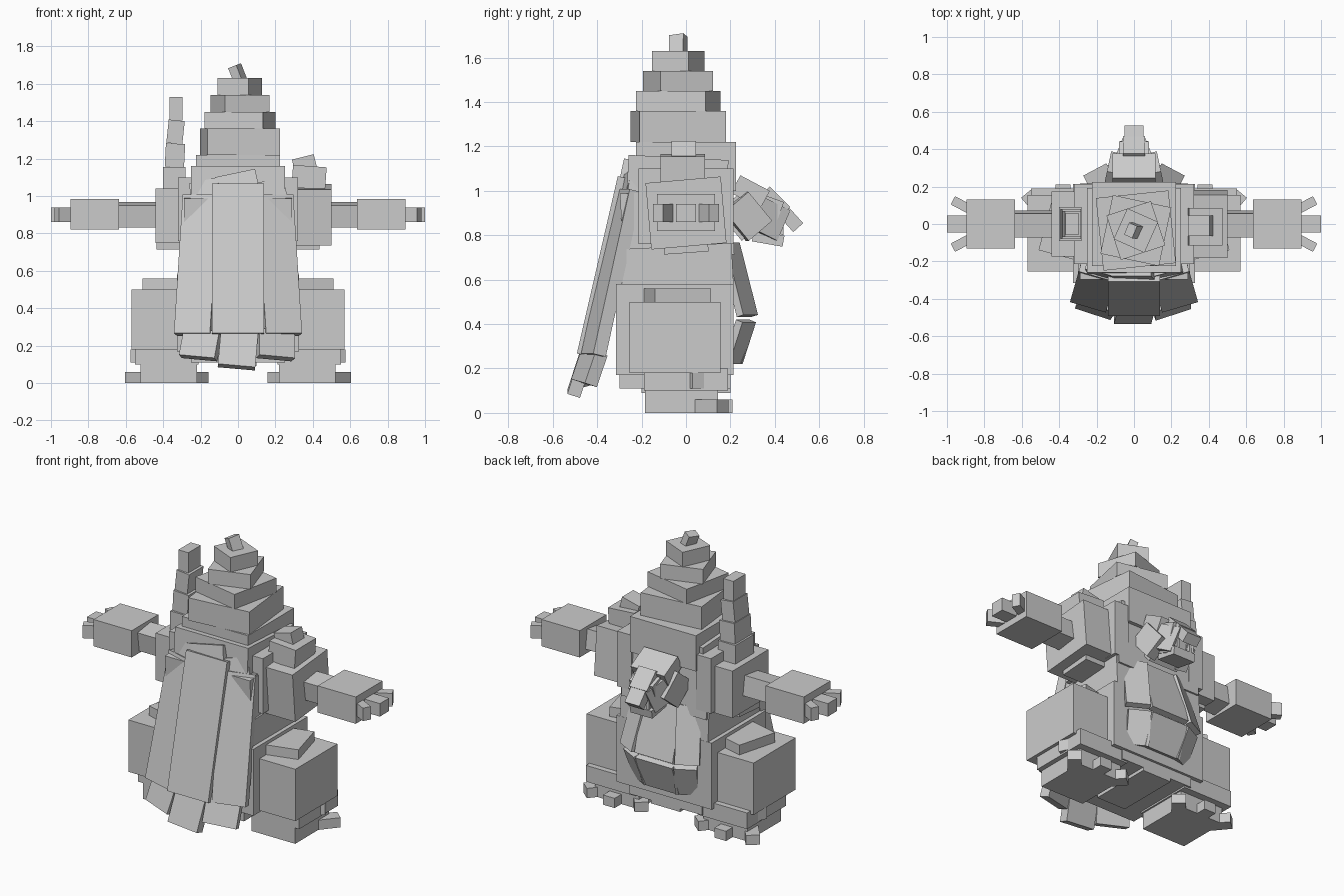
import bpy
from math import radians, sin, cos
from mathutils import Euler, Matrix

cube = bpy.data.objects.get("Cube")
if cube:
    bpy.data.objects.remove(cube, do_unlink=True)

stone_color = (.6, .6, .6, 1)
stone = bpy.data.materials.new("stone_grey")
stone.use_nodes = True
stone.diffuse_color = stone_color
stone.node_tree.nodes["Principled BSDF"].inputs["Base Color"].default_value = stone_color


def block(name, width, depth, bottom, top, x=0, y=0, pitch=0, roll=0, yaw=0):
    """Flat-faced block between two heights, then turned in degrees about its middle."""
    bpy.ops.mesh.primitive_cube_add(size=1)
    part = bpy.context.object
    part.name = name
    turn = Euler((radians(pitch), radians(roll), radians(yaw))).to_matrix().to_4x4()
    part.data.transform(turn @ Matrix.Diagonal((width, depth, top - bottom, 1)))
    part.location = (x, y, (bottom + top) / 2)
    part.data.materials.append(stone)


def pair(name, x, roll=0, yaw=0, **shape):
    """The same block on the left and mirrored on the right."""
    block("left_" + name, x=x, roll=roll, yaw=yaw, **shape)
    block("right_" + name, x=-x, roll=-roll, yaw=-yaw, **shape)


# Body, from the underside up to the collar
block("underside", width=.5, depth=.5, bottom=.11, top=.2, y=-.05)
block("underside_bar", width=.2, depth=.4, bottom=.09, top=.2)
block("hips", width=.65, depth=.53, bottom=.17, top=.58, y=-.05)
block("waist", width=.6, depth=.5, bottom=.55, top=.75, y=-.04, pitch=3)
block("chest", width=.58, depth=.5, bottom=.7, top=1, y=-.04, pitch=3)
block("upper_chest", width=.5, depth=.45, bottom=.9, top=1.15, y=-.04, pitch=-3)
block("collar", width=.45, depth=.45, bottom=1, top=1.22)

# Stacked tiers of the peak, each smaller and twisted the other way
tier_bottom = 1.22
for tier in range(4):
    tier_top = tier_bottom + (.09 if tier else .14)
    tier_width = .39 - .07 * tier
    twist = (-1) ** tier * 6 * (tier + 1)
    block(f"peak_tier_{tier}", width=tier_width, depth=tier_width,
          bottom=tier_bottom, top=tier_top, x=.01, y=-.035, yaw=twist)
    tier_bottom = tier_top
block("peak_tip", width=.05, depth=.07, bottom=1.6, top=1.7, y=-.035,
      pitch=8, roll=-20, yaw=-25)

# Legs and feet
pair("thigh", x=.39, y=-.05, width=.36, depth=.41, bottom=.18, top=.5)
pair("thigh_cap", x=.38, y=-.04, width=.2, depth=.26, bottom=.48, top=.56, yaw=15)
pair("ankle", x=.38, width=.34, depth=.38, bottom=.1, top=.2)
pair("ankle_guard", x=.45, y=.06, width=.2, depth=.16, bottom=.11, top=.18, yaw=25)
pair("foot", x=.37, y=-.02, width=.3, depth=.33, bottom=0, top=.11)

# Toes fan out around the foot
for toe, angle in dict(inner=-40, middle=0, outer=40).items():
    pair(toe + "_toe", x=.38 + .23 * sin(radians(angle)), y=.02 + .12 * cos(radians(angle)),
         width=.08, depth=.14, bottom=0, top=.06, yaw=-angle)

# Shoulders
block("left_shoulder", x=.385, width=.23, depth=.34, bottom=.75, top=1.05, pitch=5)
block("right_shoulder", x=-.34, width=.2, depth=.35, bottom=.75, top=1.04)
pair("shoulder_base", x=.36, width=.15, depth=.2, bottom=.72, top=.77, pitch=4)
pair("shoulder_inner", x=.27, width=.1, depth=.43, bottom=.76, top=1.1)

# Broken stump on the left shoulder
block("stump_base", x=.38, y=-.015, width=.18, depth=.2, bottom=1.04, top=1.16, roll=4)
block("stump_tip", x=.355, y=-.01, width=.12, depth=.11, bottom=1.14, top=1.21, roll=-14)

# Tapering spire on the right shoulder
spire_step = .125
for level in range(4):
    spire_bottom = 1.03 + spire_step * level
    block(f"spire_{level}", x=-.34 + .003 * level, width=.12 - .017 * level,
          depth=.18 - .02 * level, bottom=spire_bottom, top=spire_bottom + spire_step,
          roll=(level % 3) * 3)

# Arms, with fingers spread from the wrist
pair("upper_arm", x=.55, width=.24, depth=.13, bottom=.84, top=.96, pitch=8)
pair("forearm", x=.765, width=.26, depth=.26, bottom=.82, top=.985)
for finger, angle in dict(front=-28, middle=0, back=28).items():
    pair(finger + "_finger", x=.73 + .21 * cos(radians(angle)), y=.21 * sin(radians(angle)),
         width=.12, depth=.05 if angle else .09, bottom=.86, top=.94, yaw=angle)

# Cape of three sloping columns and their hems, flared towards the sides
for column, side in dict(right=-1, middle=0, left=1).items():
    inset = abs(side)
    block(column + "_cape", x=.215 * side, y=-.37 + .035 * inset, width=.28 - .08 * inset,
          depth=.06, bottom=.25, top=1.07 - .06 * inset, pitch=-13, yaw=16 * side)
    block(column + "_cape_hem", x=.2 * side, y=-.475 + .04 * inset, width=.2,
          depth=.06, bottom=.08 + .05 * inset, top=.28, pitch=-18, roll=5, yaw=18 * side)
    block(column + "_cape_top", x=.17 * side, y=-.265 + .02 * inset, width=.22 - .06 * inset,
          depth=.06, bottom=.97, top=1.12 - .04 * inset, pitch=-12, roll=-12, yaw=14 * side)

    # Belly plates bulge at the middle on the other face
    block(column + "_upper_belly", x=.18 * side, y=.255 - .02 * inset, width=.26 - .12 * inset,
          depth=.035, bottom=.43, top=.77, pitch=16, yaw=-28 * side)
    block(column + "_lower_belly", x=.17 * side, y=.265 - .025 * inset, width=.25 - .12 * inset,
          depth=.035, bottom=.22, top=.42, pitch=-20, yaw=-28 * side)

# Head with hood, cheeks and beak
block("neck", y=.25, width=.2, depth=.14, bottom=.8, top=.97, pitch=40)
block("hood_top", y=.29, width=.23, depth=.15, bottom=.95, top=1.04, pitch=-28)
pair("hood_side", x=.11, y=.275, width=.07, depth=.14, bottom=.8, top=.97, pitch=40, yaw=12)
block("skull", y=.34, width=.16, depth=.15, bottom=.8, top=.98, pitch=-20)
pair("cheek", x=.075, y=.37, width=.04, depth=.15, bottom=.8, top=.95, pitch=-25, yaw=22)
block("brow", y=.405, width=.12, depth=.13, bottom=.93, top=.98, pitch=-45)
block("beak", y=.455, width=.1, depth=.15, bottom=.86, top=.92, pitch=-48)
block("jaw", y=.37, width=.15, depth=.14, bottom=.76, top=.81, pitch=-10)

# Teeth along both sides of the jaw
for tooth in range(3):
    pair(f"tooth_{tooth}", x=.065 - .01 * tooth, y=.36 + .035 * tooth,
         width=.02, depth=.02, bottom=.8, top=.85)
